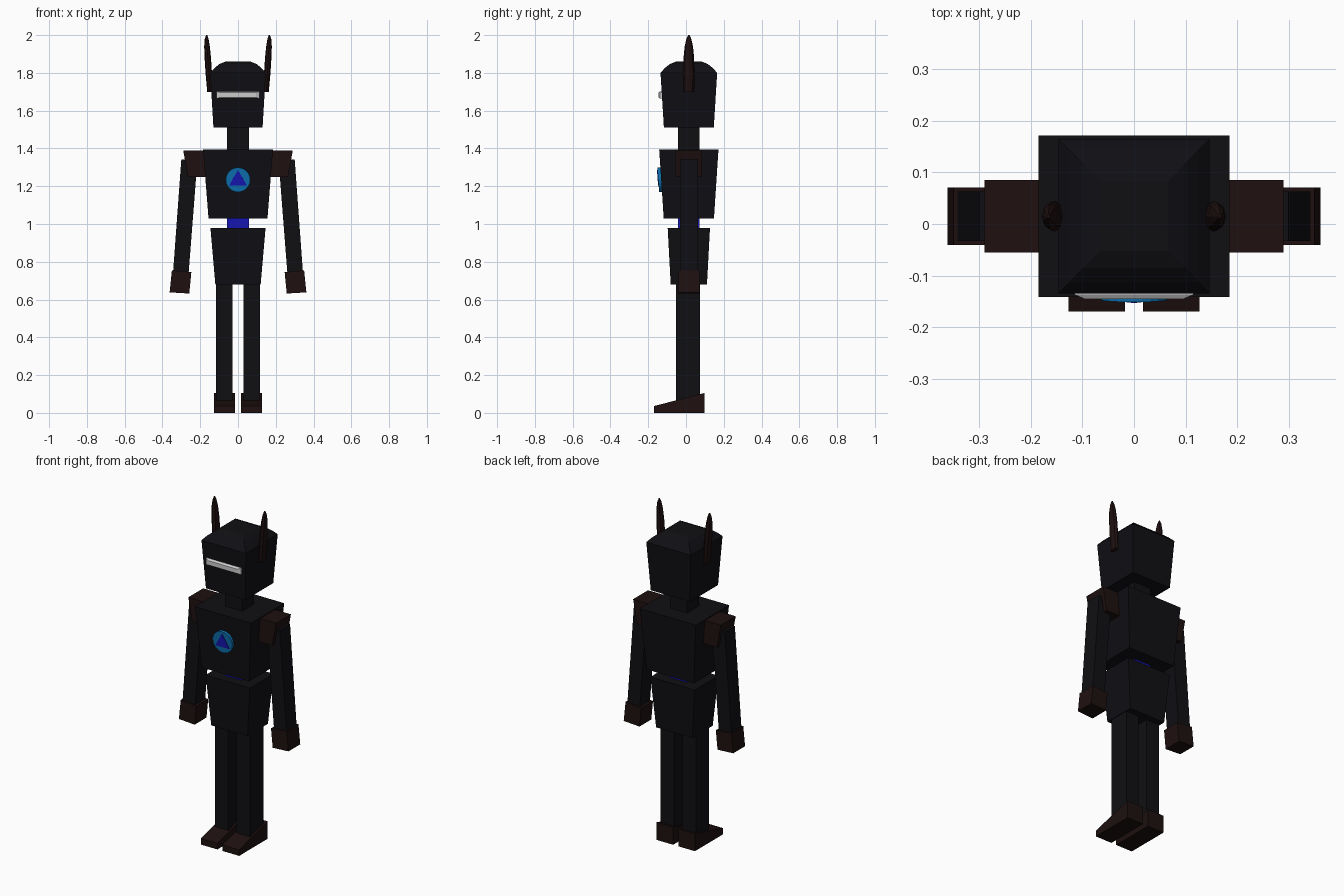
import bpy, bmesh, math
from mathutils import Matrix, Vector

if "Cube" in bpy.data.objects:
    bpy.data.objects.remove(bpy.data.objects["Cube"])


def material(name, rgb):
    m = bpy.data.materials.new(name)
    m.diffuse_color = (*rgb, 1)
    m.use_nodes = True
    m.node_tree.nodes["Principled BSDF"].inputs["Base Color"].default_value = m.diffuse_color
    return m


BLACK = material("black", (0.005, 0.005, 0.007))
BROWN = material("dark_brown", (0.013, 0.005, 0.005))
BLUE = material("deep_blue", (0.008, 0.008, 0.45))
CYAN = material("light_blue", (0.004, 0.16, 0.42))
CY = 0.015  # depth centre of the body


def loft(name, rings, mat=None):
    """Skin a list of equal-length point rings and cap both ends."""
    bm = bmesh.new()
    loops = [[bm.verts.new(p) for p in ring] for ring in rings]
    n = len(loops[0])
    for a, b in zip(loops, loops[1:]):
        for i in range(n):
            j = (i + 1) % n
            bm.faces.new((a[i], a[j], b[j], b[i]))
    bm.faces.new(loops[0])
    bm.faces.new(loops[-1])
    bmesh.ops.recalc_face_normals(bm, faces=bm.faces)
    me = bpy.data.meshes.new(name)
    bm.to_mesh(me)
    bm.free()
    ob = bpy.data.objects.new(name, me)
    bpy.context.collection.objects.link(ob)
    if mat:
        me.materials.append(mat)
    return ob


def block(name, sections, mat, cx=0, cy=CY):
    """Stack of rectangles (z, half width, half depth)."""
    return loft(name, [[(cx + sx * w, cy + sy * d, z) for sx, sy in
                        ((-1, -1), (1, -1), (1, 1), (-1, 1))]
                       for z, w, d in sections], mat)


def slab(name, profile, half_depth, mat, s):
    """Front (x, z) profile extruded in depth, on side s."""
    return loft(name, [[(s * x, CY + y, z) for x, z in profile]
                       for y in (-half_depth, half_depth)], mat)


# Central body
block("head", [(1.51, 0.13, 0.132), (1.80, 0.147, 0.15), (1.825, 0.125, 0.128),
               (1.847, 0.098, 0.1), (1.86, 0.065, 0.067)], BLACK)
block("neck", [(1.38, 0.057, 0.057), (1.53, 0.057, 0.057)], BLACK)
block("torso", [(1.03, 0.156, 0.133), (1.395, 0.185, 0.157)], BLACK)
block("waist", [(0.97, 0.057, 0.057), (1.04, 0.057, 0.057)], BLUE)
block("pelvis", [(0.68, 0.12, 0.096), (0.98, 0.146, 0.112)], BLACK)

# Visor bar with chamfered edges
loft("visor", [[(sx * w, y, 1.683 + sz * h) for sx, sz in
                ((-1, -1), (1, -1), (1, 1), (-1, 1))]
               for y, w, h in ((-0.12, 0.115, 0.019), (-0.137, 0.115, 0.019),
                               (-0.146, 0.095, 0.013))])

# Chest light: disc with a triangular inlay, tilted to the chest slope
tilt = Matrix.Translation((0, -0.131, 1.235)) @ Matrix.Rotation(math.radians(4), 4, 'X')


def chest_part(name, sides, radius, y0, y1, mat, dz=0):
    ring = [(radius * math.sin(2 * math.pi * i / sides),
             dz + radius * math.cos(2 * math.pi * i / sides)) for i in range(sides)]
    loft(name, [[tilt @ Vector((x, y, z)) for x, z in ring] for y in (y0, y1)], mat)


chest_part("chest_light_disc", 24, 0.065, 0.01, -0.016, CYAN)
chest_part("chest_light_inlay", 3, 0.054, 0.0, -0.019, BLUE, -0.002)

for s, side in ((-1, "left"), (1, "right")):
    # Ear fin: eight-sided, flattened, leaning outward
    fin = [(1.70, 0.150, 0.013, 0.028), (1.80, 0.155, 0.017, 0.030),
           (1.88, 0.160, 0.017, 0.028), (1.94, 0.164, 0.015, 0.022),
           (1.98, 0.166, 0.010, 0.013), (2.0, 0.166, 0.003, 0.004)]
    angles = [math.pi / 4 * i for i in range(8)]
    loft(side + "_ear_fin", [[(s * (cx + rx * math.cos(a)), CY + ry * math.sin(a), z)
                              for a in angles] for z, cx, rx, ry in fin], BROWN)
    # Arm, shoulder pad and hand
    slab(side + "_shoulder_pad", [(0.165, 1.25), (0.265, 1.25), (0.29, 1.39), (0.165, 1.39)],
         0.07, BROWN, s)
    slab(side + "_arm", [(0.215, 1.335), (0.30, 1.343), (0.344, 0.74), (0.262, 0.732)],
         0.048, BLACK, s)
    slab(side + "_hand", [(0.247, 0.745), (0.35, 0.755), (0.362, 0.638), (0.258, 0.632)],
         0.056, BROWN, s)
    # Leg and wedge foot
    block(side + "_leg", [(0.06, 0.044, 0.063), (0.70, 0.044, 0.063)], BLACK,
          cx=s * 0.072, cy=0.01)
    wedge = [(-0.17, 0), (0.097, 0), (0.097, 0.105), (-0.17, 0.036)]
    loft(side + "_foot", [[(s * x, y, z) for y, z in wedge] for x in (0.017, 0.127)], BROWN)
